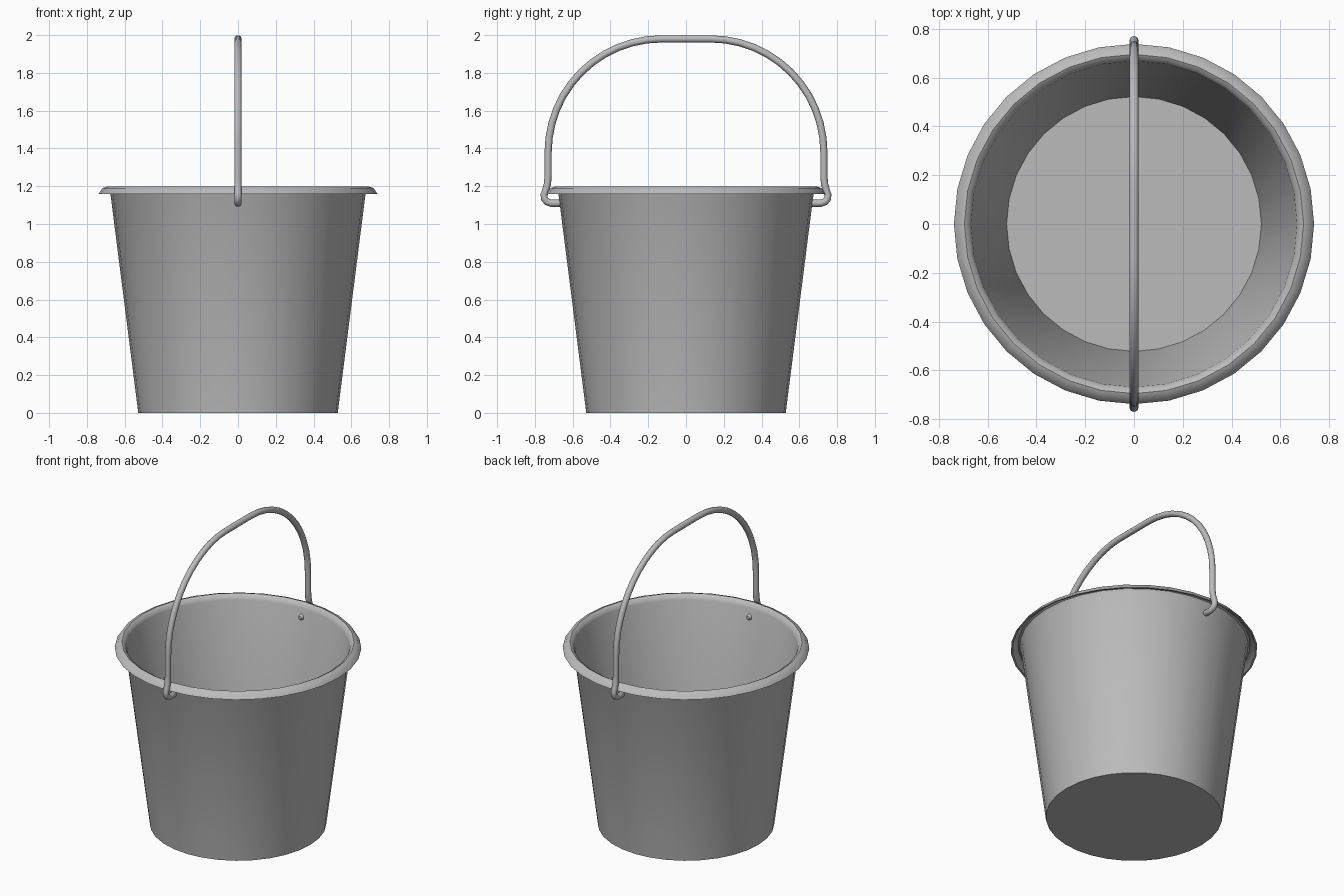
import bpy, bmesh
from math import radians, pi, sin, cos
from mathutils import Vector

cube = bpy.data.objects.get("Cube")
if cube:
    bpy.data.objects.remove(cube, do_unlink=True)

SIDES = 32


def make_material(name, colour):
    mat = bpy.data.materials.new(name)
    mat.use_nodes = True
    mat.diffuse_color = colour
    bsdf = mat.node_tree.nodes["Principled BSDF"]
    bsdf.inputs["Base Color"].default_value = colour
    return mat


def add_object(name, bm, mat, angle):
    bmesh.ops.recalc_face_normals(bm, faces=bm.faces)
    mesh = bpy.data.meshes.new(name)
    bm.to_mesh(mesh)
    bm.free()
    mesh.materials.append(mat)
    ob = bpy.data.objects.new(name, mesh)
    bpy.context.collection.objects.link(ob)
    bpy.ops.object.select_all(action="DESELECT")
    ob.select_set(True)
    bpy.context.view_layer.objects.active = ob
    bpy.ops.object.shade_smooth_by_angle(angle=radians(angle))
    return ob


def skin(bm, rings):
    """Bridge successive closed rings and cap both ends."""
    loops = [[bm.verts.new(p) for p in ring] for ring in rings]
    for a, b in zip(loops, loops[1:]):
        for i in range(len(a)):
            j = (i + 1) % len(a)
            bm.faces.new((a[i], a[j], b[j], b[i]))
    bm.faces.new(loops[0])
    bm.faces.new(loops[-1])


metal = make_material("grey metal", (0.5, 0.5, 0.5, 1))

# Bucket: thin tapered wall, rolled-out lip and floor, turned from one profile
profile = [(0.528, 0), (0.676, 1.165), (0.684, 1.182), (0.695, 1.187),
           (0.711, 1.182), (0.727, 1.16), (0.738, 1.16), (0.718, 1.19),
           (0.695, 1.198), (0.677, 1.188), (0.668, 1.165), (0.522, 0.012)]
bm = bmesh.new()
skin(bm, [[(r * sin(2 * pi * i / SIDES), r * cos(2 * pi * i / SIDES), z)
           for i in range(SIDES)] for r, z in profile])
add_object("bucket", bm, metal, 40)

# Handle: half path from the hooked end up to the flat grip, then mirrored
half = [(0.645, 1.11), (0.66, 1.11), (0.715, 1.11), (0.737, 1.118), (0.75, 1.135),
        (0.751, 1.155), (0.742, 1.18), (0.733, 1.215), (0.73, 1.26)]
for i in range(13):
    t = radians(90 * i / 12)
    half.append((0.13 + 0.6 * cos(t), 1.38 + 0.6 * sin(t)))
path = [Vector((0, y, z)) for y, z in half]
path += [Vector((0, -p.y, p.z)) for p in reversed(path)]

WIRE = 0.019
rings = []
for i, p in enumerate(path):
    tangent = (path[min(i + 1, len(path) - 1)] - path[max(i - 1, 0)]).normalized()
    side = Vector((1, 0, 0))
    up = tangent.cross(side)
    radius = WIRE * (0.6 if i in (0, len(path) - 1) else 1)
    rings.append([p + radius * (side * cos(2 * pi * k / 12) + up * sin(2 * pi * k / 12))
                  for k in range(12)])
bm = bmesh.new()
skin(bm, rings)
add_object("handle", bm, metal, 60)
